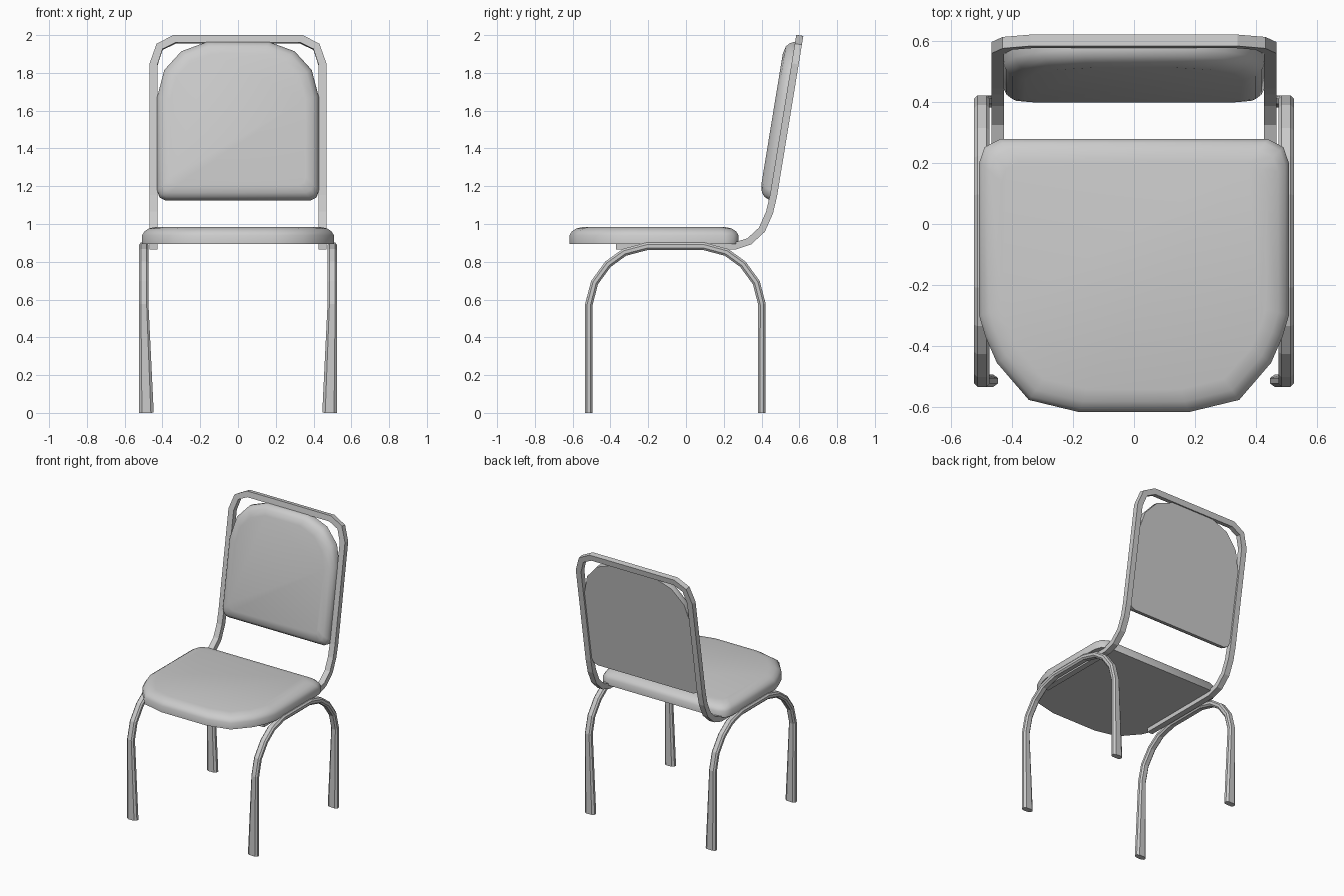
import bpy, math
from mathutils import Vector, Matrix

if "Cube" in bpy.data.objects:
    bpy.data.objects.remove(bpy.data.objects["Cube"])


def make_object(name, verts, faces):
    mesh = bpy.data.meshes.new(name)
    mesh.from_pydata(verts, [], faces)
    mesh.update()
    obj = bpy.data.objects.new(name, mesh)
    bpy.context.collection.objects.link(obj)
    return obj


def bridge(rings, n):
    return [(r * n + i, r * n + (i + 1) % n, (r + 1) * n + (i + 1) % n, (r + 1) * n + i)
            for r in range(rings - 1) for i in range(n)]


# Cushion: mirrored half outline stacked in shrinking layers (inset, height)
def pad(name, half, layers, matrix):
    outline = half + [(-x, y) for x, y in reversed(half)]
    n = len(outline)
    hx = max(p[0] for p in outline)
    ys = [p[1] for p in outline]
    cy, hy = (max(ys) + min(ys)) / 2, (max(ys) - min(ys)) / 2
    verts = [matrix @ Vector((x * (1 - d / hx), cy + (y - cy) * (1 - d / hy), h))
             for d, h in layers for x, y in outline]
    faces = bridge(len(layers), n)
    faces += [tuple(reversed(range(n))), tuple(range(len(verts) - n, len(verts)))]
    obj = make_object(name, verts, faces)
    bpy.context.view_layer.objects.active = obj
    obj.select_set(True)
    bpy.ops.object.shade_smooth_by_angle(angle=math.radians(50))
    obj.select_set(False)
    return obj


# Tube: section swept along a path, with a half width per path point, mirrored in x
def tube(name, path, widths, section, thick, caps=(True, True)):
    path = [Vector(p) for p in path]
    n, last, verts = len(section), None, []
    for i, p in enumerate(path):
        t = Vector()
        if i > 0:
            t += (p - path[i - 1]).normalized()
        if i < len(path) - 1:
            t += (path[i + 1] - p).normalized()
        t.normalize()
        nor = Vector((0, -t.z, t.y))
        nor = nor.normalized() if nor.length > 1e-3 else last
        last = nor
        side = nor.cross(t)
        verts += [p + side * a * widths[i] + nor * b * thick for a, b in section]
    faces = [tuple(reversed(f)) for f in bridge(len(path), n)]
    if caps[0]:
        faces.append(tuple(range(n)))
    if caps[1]:
        faces.append(tuple(reversed(range(len(verts) - n, len(verts)))))
    obj = make_object(name, verts, faces)
    mod = obj.modifiers.new("mirror", 'MIRROR')
    mod.use_clip = True
    return obj


# Seat cushion
seat_half = [(0.18, -0.617), (0.345, -0.577), (0.45, -0.455), (0.487, -0.37), (0.508, -0.3),
             (0.508, 0.2), (0.49, 0.252), (0.44, 0.278)]
pad("seat_cushion", seat_half,
    [(0, 0), (0, 0.045), (0.012, 0.065), (0.035, 0.081), (0.075, 0.09)],
    Matrix.Translation((0, 0, 0.895)))

# Back cushion, leaning with the frame
up = Vector((0, 0.162, 0.987)).normalized()
front = Vector((0, -up.z, up.y))
lean = Matrix(((1, 0, 0, 0), (0, up.y, front.y, 0.466), (0, up.z, front.z, 1.125), (0, 0, 0, 1)))
back_half = [(0.385, 0.0), (0.415, 0.015), (0.428, 0.05), (0.428, 0.55), (0.39, 0.695),
             (0.30, 0.795), (0.165, 0.845)]
pad("back_cushion", back_half,
    [(0, 0), (0, 0.03), (0.01, 0.052), (0.03, 0.07), (0.07, 0.08)], lean)

# Back frame: rail under the seat, bend, upright and top bar
square = [(-1, -1), (1, -1), (1, 1), (-1, 1)]


def upright(x, z):
    return (x, 0.46 + 0.164 * (z - 1.13), z)


frame_path = [(0.447, -0.37, 0.884), (0.447, 0.26, 0.884), (0.447, 0.335, 0.908),
              (0.447, 0.402, 0.97), (0.447, 0.442, 1.06), upright(0.447, 1.15),
              upright(0.447, 1.845), upright(0.415, 1.938), upright(0.335, 1.978),
              upright(0, 1.978)]
tube("back_frame", frame_path, [0.021] * len(frame_path), square, 0.019, (True, False))

# Leg arches: a front and back leg in one bent tube per side, flared at the feet
octagon = [(-1, -0.45), (-0.6, -1), (0.6, -1), (1, -0.45),
           (1, 0.45), (0.6, 1), (-0.6, 1), (-1, 0.45)]
arc = [(0.458, 0, 0.039), (0.458, 0.575, 0.025), (0.428, 0.69, 0.025), (0.357, 0.787, 0.025),
       (0.27, 0.85, 0.025), (0.15, 0.882, 0.025)]
arch = [(-y, z, w) for y, z, w in arc] + arc[::-1]
tube("leg_arches", [(0.524 - w, y - 0.056, z) for y, z, w in arch],
     [w for _, _, w in arch], octagon, 0.02)
